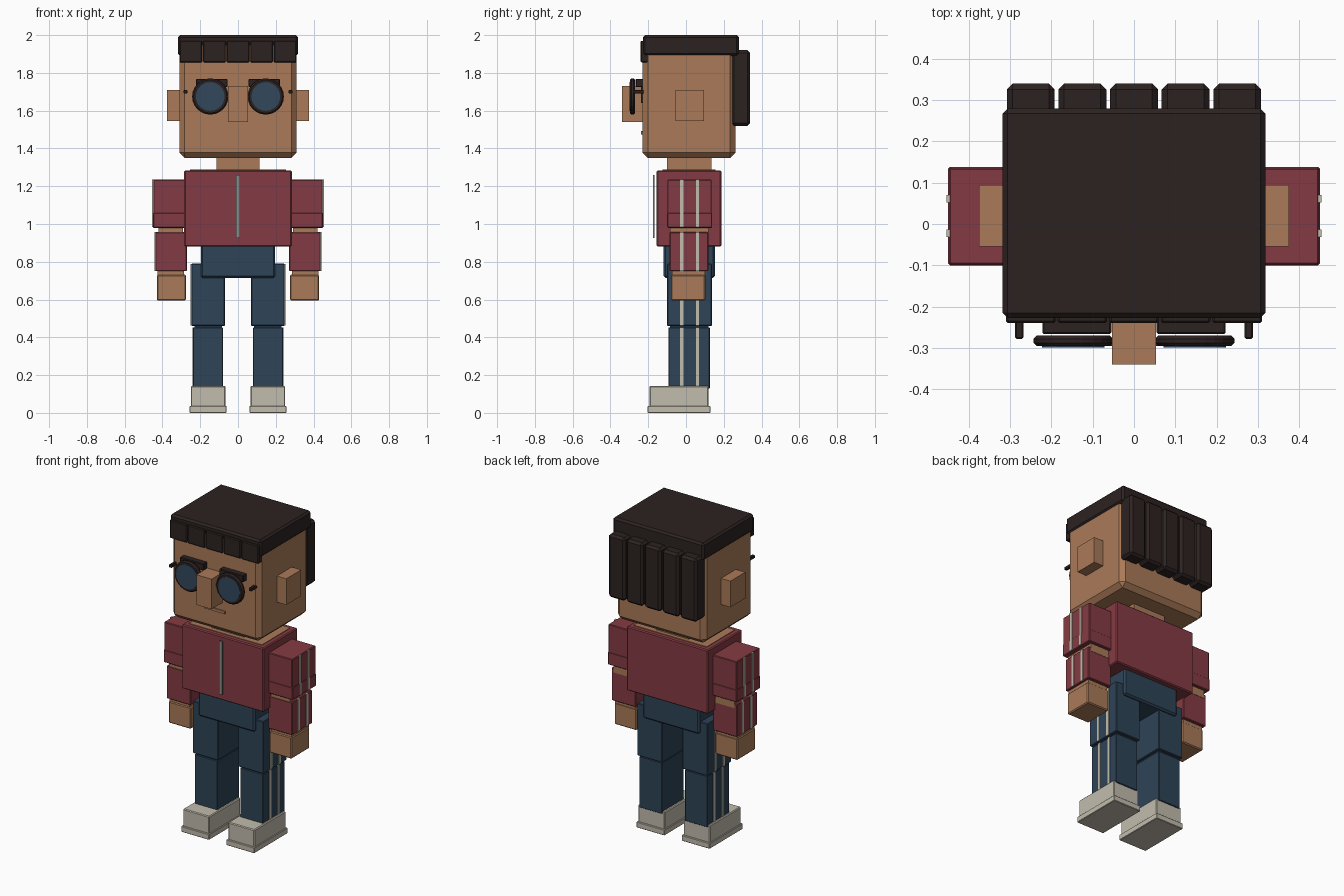
import bpy
import bmesh
import math
from mathutils import Matrix, Vector

default_cube = bpy.data.objects.get("Cube")
if default_cube:
    bpy.data.objects.remove(default_cube, do_unlink=True)


def material(name, red, green, blue):
    """Flat material from display colour values."""
    colour = [(c / 255 / 12.92) if c < 11 else ((c / 255 + .055) / 1.055) ** 2.4
              for c in (red, green, blue)] + [1]
    mat = bpy.data.materials.new(name)
    mat.use_nodes = True
    mat.diffuse_color = colour
    mat.node_tree.nodes["Principled BSDF"].inputs["Base Color"].default_value = colour
    return mat


skin = material("skin", 170, 122, 88)
hair = material("dark hair", 44, 34, 33)
jacket = material("red jacket", 132, 59, 67)
denim = material("blue denim", 46, 67, 87)
cream = material("cream", 194, 188, 173)
glass = material("tinted glass", 50, 71, 91)
metal = material("grey metal", 142, 143, 136)


def finish(bm, name, mat):
    mesh = bpy.data.meshes.new(name)
    bm.to_mesh(mesh)
    bm.free()
    mesh.materials.append(mat)
    obj = bpy.data.objects.new(name, mesh)
    bpy.context.collection.objects.link(obj)
    return obj


def box(name, mat, xs, ys, zs, bevel=0):
    """Box between pairs of limits, with optional chamfered edges."""
    low, high = (Vector(corner) for corner in zip(xs, ys, zs))
    bm = bmesh.new()
    bmesh.ops.create_cube(bm, size=1)
    bmesh.ops.scale(bm, vec=high - low, verts=bm.verts)
    bmesh.ops.translate(bm, vec=(low + high) / 2, verts=bm.verts)
    if bevel:
        bmesh.ops.bevel(bm, geom=bm.edges[:], offset=bevel, segments=1,
                        affect='EDGES', profile=.5)
    return finish(bm, name, mat)


def centred(name, mat, half_width, ys, zs, bevel=0):
    return box(name, mat, (-half_width, half_width), ys, zs, bevel)


def pair(name, mat, xs, ys, zs, bevel=0):
    """Matching boxes on the left (+x) and right (-x)."""
    box("left_" + name, mat, xs, ys, zs, bevel)
    box("right_" + name, mat, (-xs[1], -xs[0]), ys, zs, bevel)


def disc(name, mat, x, y, z, radius, depth, bevel=0):
    """Round plate facing the front."""
    bm = bmesh.new()
    bmesh.ops.create_cone(bm, cap_ends=True, segments=24, radius1=radius,
                          radius2=radius, depth=depth)
    if bevel:
        rim = [e for e in bm.edges if abs(e.verts[0].co.z - e.verts[1].co.z) < depth / 2]
        bmesh.ops.bevel(bm, geom=rim, offset=bevel, segments=1, affect='EDGES')
    bmesh.ops.transform(bm, verts=bm.verts, matrix=Matrix.Translation((x, y, z))
                        @ Matrix.Rotation(math.pi / 2, 4, 'X'))
    return finish(bm, name, mat)


def side_stripes(name, x, zs):
    """Two thin cream stripes down the outside of a limb."""
    for place, y in (("front", -.022), ("rear", .061)):
        pair(place + "_" + name, cream, (x - .004, x + .004), (y - .009, y + .009), zs)


# Head and face
centred("head", skin, .31, (-.23, .262), (1.35, 1.97), .028)
centred("neck", skin, .115, (-.1, .135), (1.27, 1.38))
centred("nose", skin, .053, (-.34, -.2), (1.54, 1.73))
centred("mouth", skin, .073, (-.237, -.22), (1.475, 1.492))
pair("ear", skin, (.3, .376), (-.055, .094), (1.545, 1.71))
pair("eyebrow", hair, (.055, .222), (-.267, -.22), (1.725, 1.768), .004)
pair("eye", hair, (.11, .18), (-.238, -.229), (1.64, 1.73))

# Hair: cap, fringe and back locks
centred("hair_cap", hair, .318, (-.228, .28), (1.89, 2), .012)
for i in range(5):
    x = (i - 2) * .125
    box(f"fringe_{i}", hair, (x - .06, x + .06), (-.24, -.2), (1.855, 1.97), .005)
    box(f"back_lock_{i}", hair, (x - .058, x + .058), (.24, .34), (1.52, 1.92), .014)

# Glasses
for side, sign in (("left", 1), ("right", -1)):
    x = sign * .147
    disc(side + "_glasses_rim", hair, x, -.283, 1.675, .096, .026, .008)
    disc(side + "_lens", glass, x, -.296, 1.675, .076, .006)
pair("glasses_arm", hair, (.268, .288), (-.278, -.22), (1.69, 1.71), .003)
centred("glasses_bridge", hair, .07, (-.295, -.275), (1.67, 1.685))

# Jacket body, collar skin and zip
centred("jacket_body", jacket, .285, (-.155, .187), (.88, 1.284), .006)
centred("collar_skin", skin, .255, (-.125, .157), (1.2, 1.288))
centred("zip", metal, .01, (-.175, -.166), (.925, 1.26))

# Arms
pair("upper_sleeve", jacket, (.28, .448), (-.098, .136), (.985, 1.235), .004)
pair("sleeve_band", jacket, (.282, .45), (-.1, .138), (.98, 1.06), .004)
pair("elbow", skin, (.29, .422), (-.085, .12), (.93, 1))
pair("lower_sleeve", jacket, (.27, .438), (-.087, .118), (.75, .957), .004)
pair("wrist", skin, (.285, .425), (-.075, .1), (.72, .77))
pair("hand", skin, (.275, .43), (-.08, .102), (.595, .732), .006)
side_stripes("upper_sleeve_stripe", .45, (.985, 1.235))
side_stripes("lower_sleeve_stripe", .438, (.752, .957))

# Trousers
centred("hips", denim, .197, (-.118, .153), (.715, .9), .01)
pair("thigh", denim, (.07, .247), (-.1, .137), (.46, .79), .004)
pair("shin", denim, (.08, .238), (-.093, .126), (.13, .453), .003)
pair("knee", denim, (.085, .23), (-.085, .12), (.44, .48))
side_stripes("thigh_stripe", .247, (.462, .788))
side_stripes("shin_stripe", .238, (.14, .453))

# Shoes
pair("shoe", cream, (.066, .25), (-.193, .12), (.02, .143), .005)
pair("sole", cream, (.06, .256), (-.203, .13), (0, .036), .003)
